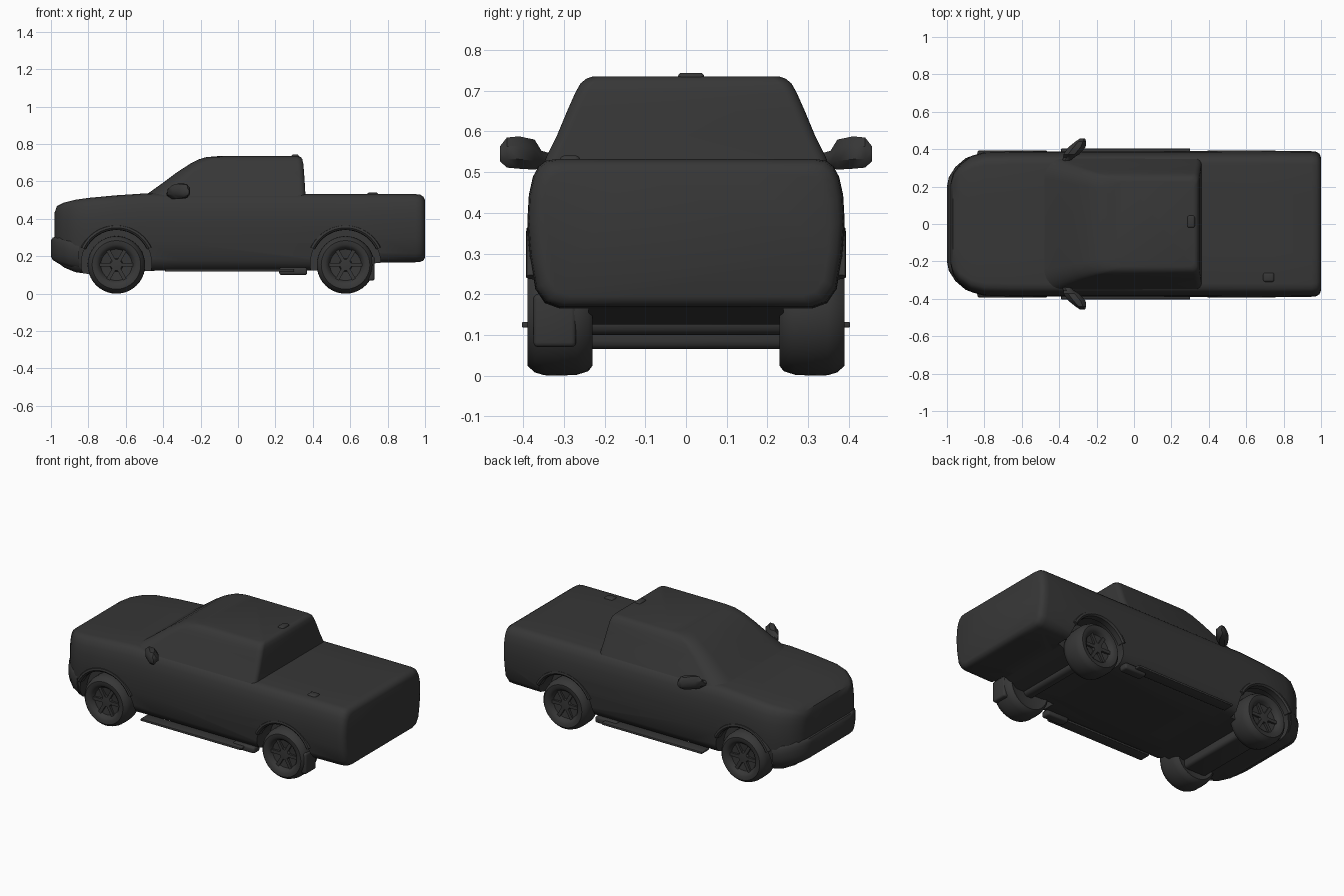
import bpy, bmesh, math
from mathutils import Vector, Matrix

if "Cube" in bpy.data.objects:
    bpy.data.objects.remove(bpy.data.objects["Cube"])

paint = bpy.data.materials.new("dark grey")
paint.diffuse_color = (0.038, 0.038, 0.038, 1)
paint.use_nodes = True
paint.node_tree.nodes["Principled BSDF"].inputs["Base Color"].default_value = paint.diffuse_color


def shade(ob, angle):
    bpy.ops.object.select_all(action='DESELECT')
    ob.select_set(True)
    bpy.context.view_layer.objects.active = ob
    bpy.ops.object.shade_smooth_by_angle(angle=math.radians(angle))


def finish(name, bm, angle=40):
    bmesh.ops.recalc_face_normals(bm, faces=bm.faces[:])
    me = bpy.data.meshes.new(name)
    bm.to_mesh(me)
    bm.free()
    ob = bpy.data.objects.new(name, me)
    bpy.context.collection.objects.link(ob)
    me.materials.append(paint)
    shade(ob, angle)
    return ob


def loft(name, rings, angle=40):
    bm = bmesh.new()
    rows = [[bm.verts.new(p) for p in ring] for ring in rings]
    n = len(rows[0])
    for a, b in zip(rows, rows[1:]):
        for i in range(n):
            j = (i + 1) % n
            bm.faces.new((a[i], a[j], b[j], b[i]))
    bm.faces.new(rows[0])
    bm.faces.new(rows[-1])
    return finish(name, bm, angle)


def box(name, x0, x1, y0, y1, z0, z1, bevel=0.01):
    bm = bmesh.new()
    bmesh.ops.create_cube(bm, size=1)
    for v in bm.verts:
        v.co = Vector(((x0 + x1) / 2 + v.co.x * (x1 - x0),
                       (y0 + y1) / 2 + v.co.y * (y1 - y0),
                       (z0 + z1) / 2 + v.co.z * (z1 - z0)))
    bmesh.ops.bevel(bm, geom=bm.edges[:], offset=bevel, segments=3, profile=0.5, affect='EDGES')
    return finish(name, bm)


# cross-section of the lower body: fractions of half width and height
HALF = [(.4, 0), (.8, 0), (.89, .035), (.95, .13), (.985, .36), (1, .58), (.99, .76),
        (.965, .88), (.93, .95), (.885, .988), (.82, 1), (.4, 1)]


def section(x, w, z0, z1):
    right = [(x, w * a, z0 + (z1 - z0) * b) for a, b in HALF]
    return right + [(p[0], -p[1], p[2]) for p in reversed(right)]


# lower body with bonnet and closed bed
body = loft("body", [section(*s) for s in [
    (-.98, .22, .22, .435), (-.968, .27, .17, .468), (-.93, .32, .14, .487), (-.87, .364, .115, .502),
    (-.8, .384, .105, .512), (-.65, .388, .11, .526), (-.48, .388, .122, .537), (-.3, .388, .125, .532),
    (.66, .39, .125, .532), (.74, .39, .165, .532), (.95, .389, .168, .532), (.975, .386, .17, .529),
    (.992, .375, .178, .518), (1.0, .355, .195, .50)]])

# wheel arch recesses: shallow in front, deeper at the rear
WHEELS = (-.65, .575)
for wx, inner in zip(WHEELS, (.29, .24)):
    for s in (-1, 1):
        bm = bmesh.new()
        bmesh.ops.create_cone(bm, cap_ends=True, segments=40, radius1=.188, radius2=.188, depth=.3,
                              matrix=Matrix.Translation((wx, s * (inner + .15), .16))
                              @ Matrix.Rotation(math.pi / 2, 4, 'X'))
        cutter = finish("arch_cutter", bm)
        cutter.hide_render = True
        mod = body.modifiers.new("arch", 'BOOLEAN')
        mod.operation, mod.solver, mod.object = 'DIFFERENCE', 'EXACT', cutter
        bpy.context.view_layer.objects.active = body
        bpy.ops.object.modifier_apply(modifier="arch")
        bpy.data.objects.remove(cutter)
shade(body, 40)

# front bumper
loft("front_bumper", [section(*s) for s in [
    (-1.0, .2, .2, .285), (-.99, .25, .18, .3), (-.955, .305, .158, .308),
    (-.9, .352, .14, .3), (-.85, .37, .13, .29)]])


# cab: rounded rectangles stacked upward
def cab_ring(z, x0, x1, w, rf, rb):
    pts = []
    for cx, cy, r, start in ((x1 - rb, w - rb, rb, 0), (x0 + rf, w - rf, rf, 90),
                             (x0 + rf, -w + rf, rf, 180), (x1 - rb, -w + rb, rb, 270)):
        for k in range(7):
            a = math.radians(start + k * 15)
            pts.append((cx + r * math.cos(a), cy + r * math.sin(a), z))
    return pts


loft("cab", [cab_ring(*s) for s in [
    (.49, -.55, .365, .362, .10, .03), (.54, -.475, .36, .342, .10, .03), (.59, -.405, .357, .317, .09, .03),
    (.65, -.325, .353, .292, .08, .03), (.695, -.255, .349, .272, .07, .03), (.718, -.21, .344, .259, .07, .03),
    (.73, -.17, .336, .244, .07, .03), (.735, -.11, .322, .228, .07, .03)]], 45)


# wheels: one revolved profile plus spokes
def wheel(name, wx, s):
    prof = [(0, .24), (.10, .24), (.13, .23), (.143, .24), (.152, .268), (.154, .31), (.153, .348),
            (.146, .372), (.13, .389), (.108, .388), (.094, .378), (.084, .36), (.035, .355), (.03, .37), (0, .372)]
    bm = bmesh.new()
    n = 40
    rows = []
    for r, y in prof:
        rows.append([bm.verts.new((wx + r * math.cos(2 * math.pi * i / n), s * y,
                                   .157 + r * math.sin(2 * math.pi * i / n))) for i in range(n if r else 1)])
    for a, b in zip(rows, rows[1:]):
        for i in range(n):
            q = [a[i % len(a)], a[(i + 1) % n % len(a)], b[(i + 1) % n % len(b)], b[i % len(b)]]
            bm.faces.new(list(dict.fromkeys(q)))
    for k in range(6):
        m = (Matrix.Translation((wx, s * .36, .157)) @ Matrix.Rotation(k * math.pi / 3, 4, 'Y')
             @ Matrix.Translation((.06, 0, 0)) @ Matrix.Diagonal((.07, .02, .02, 1)))
        bmesh.ops.create_cube(bm, size=1, matrix=m)
    ob = finish(name, bm)
    ob.location.z = -.003


# raised lip around each wheel arch
def arch_lip(name, wx, s):
    rings = []
    for k in range(25):
        a = math.radians(25 + k * 130 / 24)
        rings.append([(wx + r * math.cos(a), s * y, .16 + r * math.sin(a))
                      for r, y in ((.18, .35), (.182, .385), (.192, .393), (.204, .391), (.212, .36))])
    loft(name, rings)


for wx, end in zip(WHEELS, ("front", "rear")):
    for s, side in ((-1, "right"), (1, "left")):
        wheel(f"{end}_{side}_wheel", wx, s)
        arch_lip(f"{end}_{side}_arch_lip", wx, s)

for s, side in ((-1, "right"), (1, "left")):
    # running boards
    box(f"{side}_running_board", -.39, .3, *sorted((s * .33, s * .403)), .118, .132, .004)
    box(f"{side}_board_bracket", .22, .37, *sorted((s * .31, s * .37)), .1, .14, .012)
    # door mirrors, swept backward
    loft(f"{side}_mirror", [[(cx + h * math.cos(t), s * y, cz + v * math.sin(t))
                             for t in [math.radians(22.5 + 45 * i) for i in range(8)]]
                            for cx, y, cz, h, v in ((-.37, .325, .53, .02, .015), (-.35, .355, .532, .03, .022),
                                                    (-.335, .372, .543, .045, .04), (-.305, .41, .548, .05, .043),
                                                    (-.285, .44, .548, .032, .04), (-.275, .457, .545, .015, .02))])

# underside parts
box("right_mud_flap", .69, .73, -.375, -.27, .07, .2, .012)
box("front_crossmember", -.73, -.57, -.25, .25, .065, .14, .02)
box("rear_axle", .54, .61, -.26, .26, .1, .16, .025)

# small bumps on roof and bed cover
box("roof_brake_light", .285, .325, -.02, .045, .72, .744, .01)
box("bed_latch", .69, .75, -.31, -.26, .515, .541, .012)
